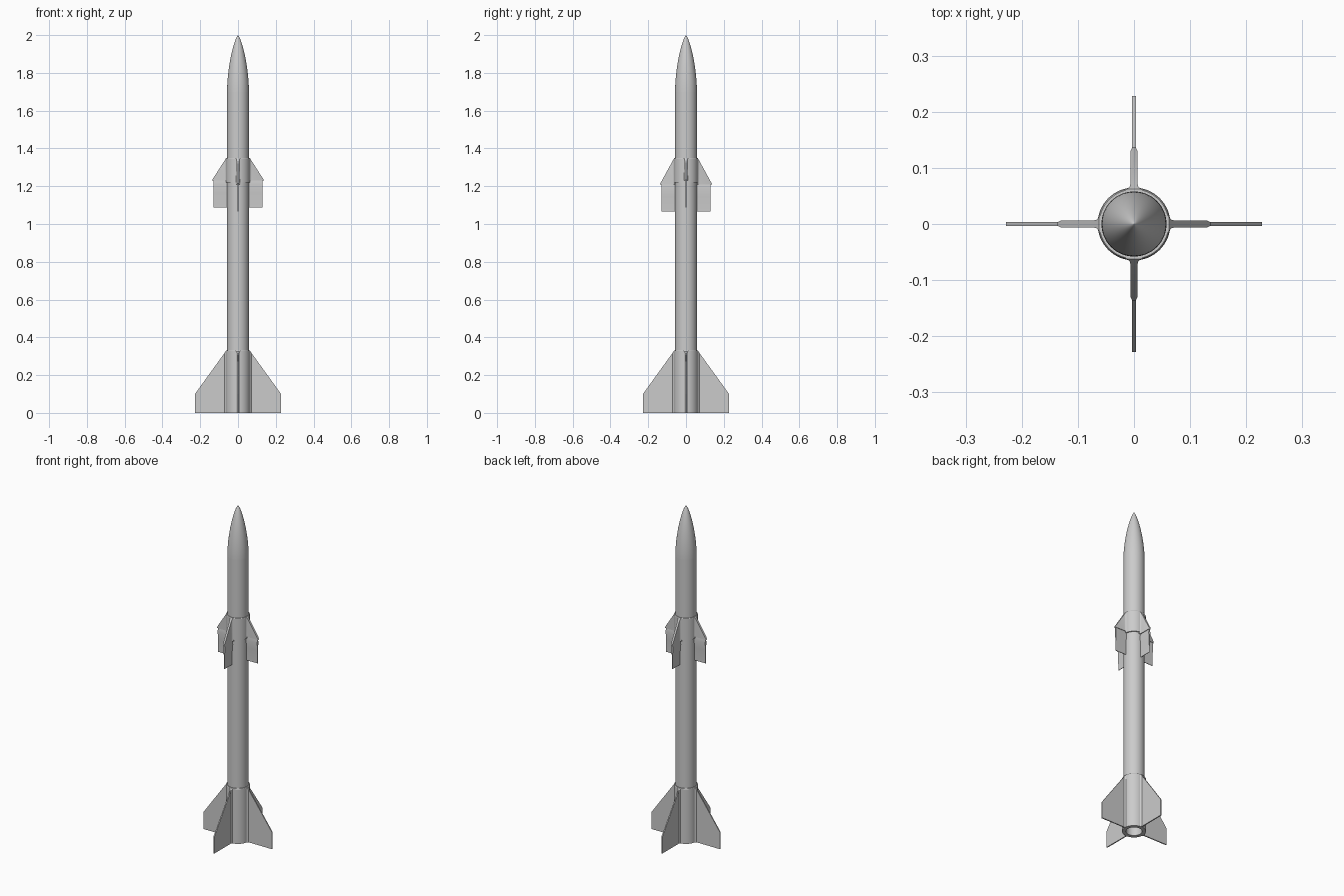
import bpy, bmesh, math
from mathutils import Matrix, Vector

cube = bpy.data.objects.get("Cube")
if cube:
    bpy.data.objects.remove(cube, do_unlink=True)

grey = bpy.data.materials.new("light_grey")
grey.use_nodes = True
COLOUR = (0.6, 0.6, 0.6, 1)
grey.diffuse_color = COLOUR
grey.node_tree.nodes["Principled BSDF"].inputs["Base Color"].default_value = COLOUR
parts = []


def finish(name, bm, turn=0):
    """Turn a bmesh into a named object, rotated about the rocket's axis."""
    bmesh.ops.remove_doubles(bm, verts=bm.verts, dist=1e-5)
    bmesh.ops.recalc_face_normals(bm, faces=bm.faces)
    bm.transform(Matrix.Rotation(turn, 4, "Z"))
    mesh = bpy.data.meshes.new(name)
    bm.to_mesh(mesh)
    bm.free()
    mesh.materials.append(grey)
    obj = bpy.data.objects.new(name, mesh)
    bpy.context.collection.objects.link(obj)
    parts.append(obj)


def lathe(name, profile, closed=False):
    bm = bmesh.new()
    verts = [bm.verts.new((r, 0, z)) for r, z in profile]
    pairs = list(zip(verts, verts[1:]))
    if closed:
        pairs.append((verts[-1], verts[0]))
    edges = [bm.edges.new(p) for p in pairs]
    bmesh.ops.spin(bm, geom=verts + edges, axis=(0, 0, 1), cent=(0, 0, 0),
                   angle=math.tau, steps=64)
    finish(name, bm)


def prism(points, offset):
    """Extrude a closed outline along the offset vector."""
    bm = bmesh.new()
    face = bm.faces.new([bm.verts.new(p) for p in points])
    new = bmesh.ops.extrude_face_region(bm, geom=[face])["geom"]
    bmesh.ops.translate(bm, vec=offset,
                        verts=[g for g in new if isinstance(g, bmesh.types.BMVert)])
    return bm


def swept_fin(name, turn, section, bottom, top, start, end):
    """Extrude a filleted section upward, then slice its sloping leading edge."""
    outline = section + [(x, -y) for x, y in reversed(section)]
    bm = prism([(x, y, bottom) for x, y in outline], (0, 0, top - bottom))
    normal = Vector((start[1] - end[1], 0, end[0] - start[0]))
    cut = bmesh.ops.bisect_plane(bm, geom=bm.verts[:] + bm.edges[:] + bm.faces[:],
                                 plane_co=(start[0], 0, start[1]), plane_no=normal,
                                 clear_outer=True)["geom_cut"]
    bmesh.ops.holes_fill(bm, edges=[g for g in cut if isinstance(g, bmesh.types.BMEdge)])
    finish(name, bm, turn)


# Body tube with a hollow exhaust end
R = 0.058
lathe("body_tube", [(0, 0.06), (0.044, 0.06), (0.044, 0), (R, 0), (R, 1.70)])

# Rounded ogive nose
steps = 28
nose = []
for i in range(steps + 1):
    t = math.sin(i / steps * math.pi / 2)
    nose.append((R * max(0, 1 - t ** 1.75) ** 0.75, 1.70 + 0.3 * t))
lathe("nose_cone", nose)

# Collars that carry the fins
for name, low, high, r in (("forward_collar", 1.22, 1.35, 0.064),
                           ("tail_collar", 0, 0.33, 0.065)):
    lathe(name, [(0.05, low), (r, low), (r, high - 0.003), (r - 0.002, high), (0.05, high)],
          closed=True)

root = [(0.052, 0.014), (0.0615, 0.014), (0.064, 0.010), (0.067, 0.0075)]
strake = root + [(0.072, 0.0062), (0.130, 0.0062), (0.137, 0.003)]
tail = root + [(0.072, 0.0032), (0.228, 0.0032)]

for i, side in enumerate(("left", "back", "right", "front")):
    turn = i * math.pi / 2
    hinge = 1.21 if i % 2 else 1.23

    # Fixed forward strake
    swept_fin(side + "_strake", turn, strake, hinge, 1.35,
              (0.062, 1.35), (0.137, hinge + 0.003))

    # Wedge-section control flap behind the strake
    half = [(0.003, 0), (0.006, -0.02), (0.002, -0.065), (0.0015, -0.143)]
    wedge = half + [(-y, z) for y, z in reversed(half)]
    finish(side + "_flap",
           prism([(0.055, y, hinge + z) for y, z in wedge], (0.076, 0, 0)), turn)

    # Large tail fin
    swept_fin(side + "_tail_fin", turn, tail, 0, 0.33, (0.062, 0.33), (0.228, 0.10))

# Smooth the round parts and keep the hard edges
bpy.ops.object.select_all(action="DESELECT")
for obj in parts:
    obj.select_set(True)
bpy.context.view_layer.objects.active = parts[0]
bpy.ops.object.shade_smooth_by_angle(angle=math.radians(30))
